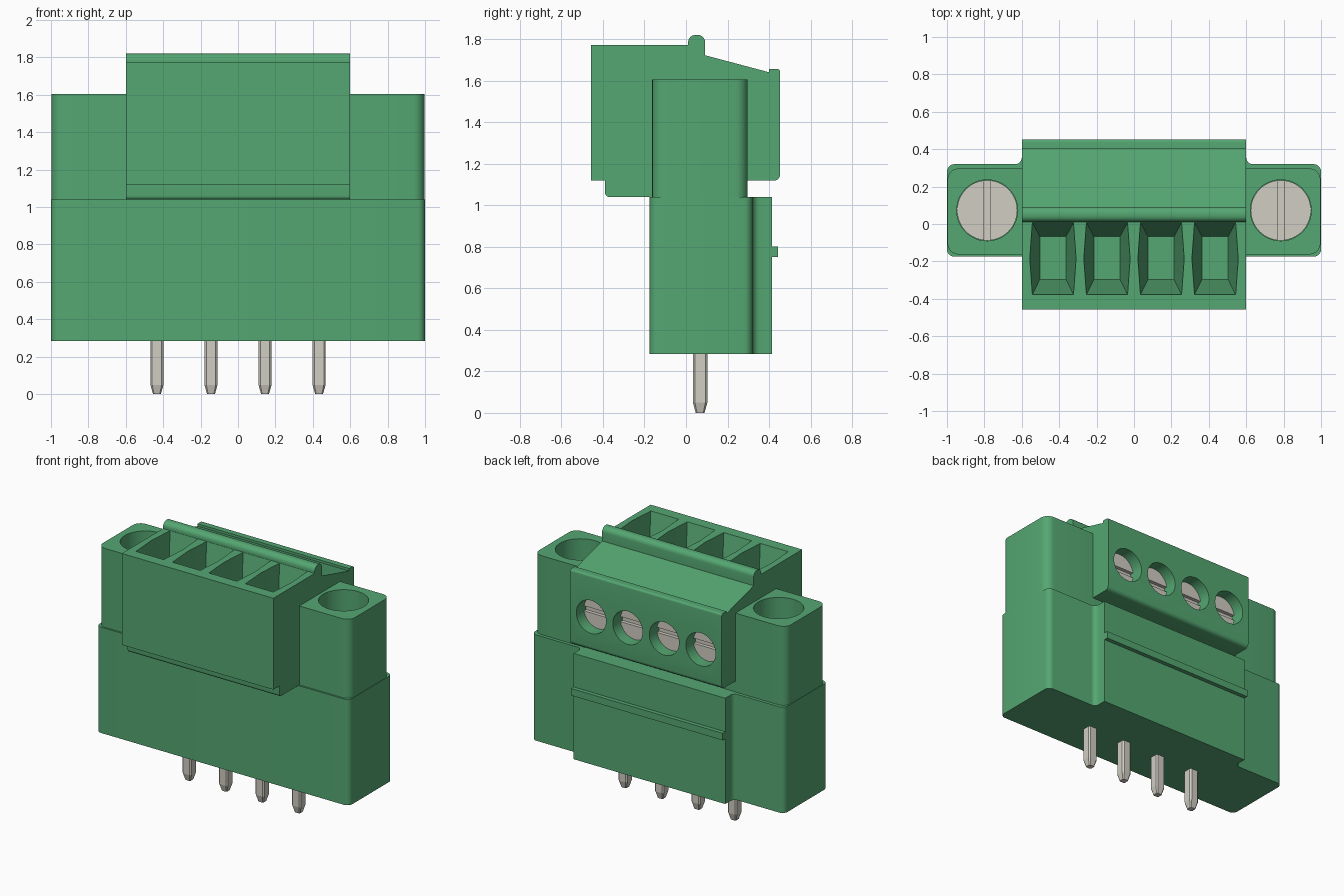
import bpy
import bmesh
import math
from mathutils import Vector

if "Cube" in bpy.data.objects:
    bpy.data.objects.remove(bpy.data.objects["Cube"], do_unlink=True)


def material(name, rgb, rough):
    m = bpy.data.materials.new(name)
    m.use_nodes = True
    m.diffuse_color = (*rgb, 1)
    bsdf = m.node_tree.nodes["Principled BSDF"]
    bsdf.inputs["Base Color"].default_value = (*rgb, 1)
    bsdf.inputs["Roughness"].default_value = rough
    return m


GREEN = material("green plastic", (0.09, 0.385, 0.168), 0.5)
METAL = material("tinned metal", (0.63, 0.61, 0.54), 0.5)


def loft(name, rings, mat):
    """Skin matching 3D rings into a closed solid."""
    bm = bmesh.new()
    vs = [[bm.verts.new(p) for p in r] for r in rings]
    n = len(vs[0])
    for a, b in zip(vs, vs[1:]):
        for i in range(n):
            j = (i + 1) % n
            bm.faces.new((a[i], a[j], b[j], b[i]))
    bm.faces.new(vs[0][::-1])
    bm.faces.new(vs[-1])
    bmesh.ops.recalc_face_normals(bm, faces=bm.faces)
    me = bpy.data.meshes.new(name)
    bm.to_mesh(me)
    bm.free()
    ob = bpy.data.objects.new(name, me)
    bpy.context.collection.objects.link(ob)
    me.materials.append(mat)
    return ob


def rounded(corners, steps=6):
    """2D outline from (a, b, radius) corners."""
    out = []
    for i, (a, b, r) in enumerate(corners):
        p = Vector((a, b))
        if r == 0:
            out.append(p)
            continue
        d1 = (Vector(corners[i - 1][:2]) - p).normalized()
        d2 = (Vector(corners[(i + 1) % len(corners)][:2]) - p).normalized()
        half = d1.angle(d2) / 2
        c = p + (d1 + d2).normalized() * r / math.sin(half)
        t = r / math.tan(half)
        s, e = (p + d1 * t - c).normalized(), (p + d2 * t - c).normalized()
        out += [c + s.slerp(e, k / steps).normalized() * r for k in range(steps + 1)]
    return out


def prism_z(name, outline, z0, z1, mat=GREEN):
    return loft(name, [[(x, y, z) for x, y in outline] for z in (z0, z1)], mat)


def prism_x(name, outline, x0, x1, mat=GREEN):
    return loft(name, [[(x, y, z) for y, z in outline] for x in (x0, x1)], mat)


def prism_y(name, outline, y0, y1, mat=GREEN):
    return loft(name, [[(x, y, z) for x, z in outline] for y in (y0, y1)], mat)


def circle(a, b, r, n=40):
    return [(a + r * math.cos(2 * math.pi * i / n),
             b + r * math.sin(2 * math.pi * i / n)) for i in range(n)]


def rect(a0, a1, b0, b1):
    return [(a0, b0), (a1, b0), (a1, b1), (a0, b1)]


def cut(ob, cutter):
    cutter.hide_render = True
    mod = ob.modifiers.new("cut", 'BOOLEAN')
    mod.operation = 'DIFFERENCE'
    mod.solver = 'EXACT'
    mod.object = cutter
    bpy.context.view_layer.objects.active = ob
    bpy.ops.object.modifier_apply(modifier=mod.name)
    bpy.data.objects.remove(cutter, do_unlink=True)


def smooth(ob):
    bpy.ops.object.select_all(action='DESELECT')
    ob.select_set(True)
    bpy.context.view_layer.objects.active = ob
    bpy.ops.object.shade_smooth_by_angle(angle=math.radians(30))


PITCH = 0.289
COLUMNS = [(i - 1.5) * PITCH for i in range(4)]

# Lower header with end ears and a deeper middle
smooth(prism_z("header_body", rounded([
    (-1, -0.175, 0.04), (1, -0.175, 0.04), (1, 0.32, 0.04), (0.6, 0.32, 0.035),
    (0.6, 0.413, 0), (-0.6, 0.413, 0), (-0.6, 0.32, 0.035), (-1, 0.32, 0.04)]),
    0.283, 1.04))
prism_x("latch_rib", rect(0.40, 0.442, 0.75, 0.80), -0.6, 0.6)

# Plug housing, side profile in (y, z)
plug = prism_x("plug_body", rounded([
    (-0.457, 1.772, 0), (0.01, 1.772, 0), (0.01, 1.82, 0.036), (0.092, 1.82, 0.036),
    (0.092, 1.722, 0), (0.40, 1.64, 0), (0.40, 1.657, 0), (0.453, 1.657, 0.015),
    (0.453, 1.118, 0.03), (0.295, 1.118, 0), (0.295, 1.04, 0),
    (-0.39, 1.04, 0.02), (-0.39, 1.118, 0), (-0.457, 1.118, 0)]), -0.6, 0.6)

for x in COLUMNS:
    # Tapered wire entry on top, its side walls bowed slightly outwards
    def entry(w, bow, y0, y1, z):
        m = (y0 + y1) / 2
        return [(x - w, y0, z), (x + w, y0, z), (x + w + bow, m, z),
                (x + w, y1, z), (x - w, y1, z), (x - w - bow, m, z)]
    cut(plug, loft("entry_cutter", [
        entry(0.07, 0, -0.297, -0.067, 1.40),
        entry(0.11, 0.014, -0.378, 0.008, 1.772),
        entry(0.11, 0.014, -0.378, 0.008, 1.85)], GREEN))
    # Screw access hole in the back
    cut(plug, prism_y("hole_cutter", circle(x, 1.36, 0.118), 0.34, 0.6))
smooth(plug)

# Clamping screws with horizontal slots
for i, x in enumerate(COLUMNS):
    s = prism_y(f"clamp_screw_{i + 1}", circle(x, 1.36, 0.116), 0.30, 0.37, METAL)
    cut(s, prism_y("slot_cutter", rect(x - 0.2, x + 0.2, 1.342, 1.378), 0.345, 0.5, METAL))
    smooth(s)

# Mounting flanges with deep round wells and slotted screws
for side, sx in (("right", -1), ("left", 1)):
    ear = prism_z(f"{side}_flange", rounded([
        (sx * 0.59, -0.163, 0), (sx * 0.997, -0.163, 0.06),
        (sx * 0.997, 0.297, 0.06), (sx * 0.59, 0.297, 0)]), 1.04, 1.605)
    cx = sx * 0.785
    cut(ear, prism_z("well_cutter", circle(cx, 0.073, 0.163, 48), 1.25, 1.8))
    smooth(ear)
    s = prism_z(f"{side}_flange_screw", circle(cx, 0.073, 0.161, 48), 1.2, 1.30, METAL)
    cut(s, prism_z("slot_cutter", rect(cx - 0.018, cx + 0.018, -0.2, 0.4), 1.265, 1.5, METAL))
    smooth(s)

# Solder pins with chamfered corners and tapered tips
for i, x in enumerate(COLUMNS):
    def pin_ring(h, c, z):
        pts = [(h, h - c), (h - c, h), (c - h, h), (-h, h - c),
               (-h, c - h), (c - h, -h), (h - c, -h), (h, c - h)]
        return [(x + a, 0.068 + b, z) for a, b in pts]
    loft(f"pin_{i + 1}", [pin_ring(0.021, 0.006, 0), pin_ring(0.035, 0.01, 0.05),
                          pin_ring(0.035, 0.01, 0.32)], METAL)
